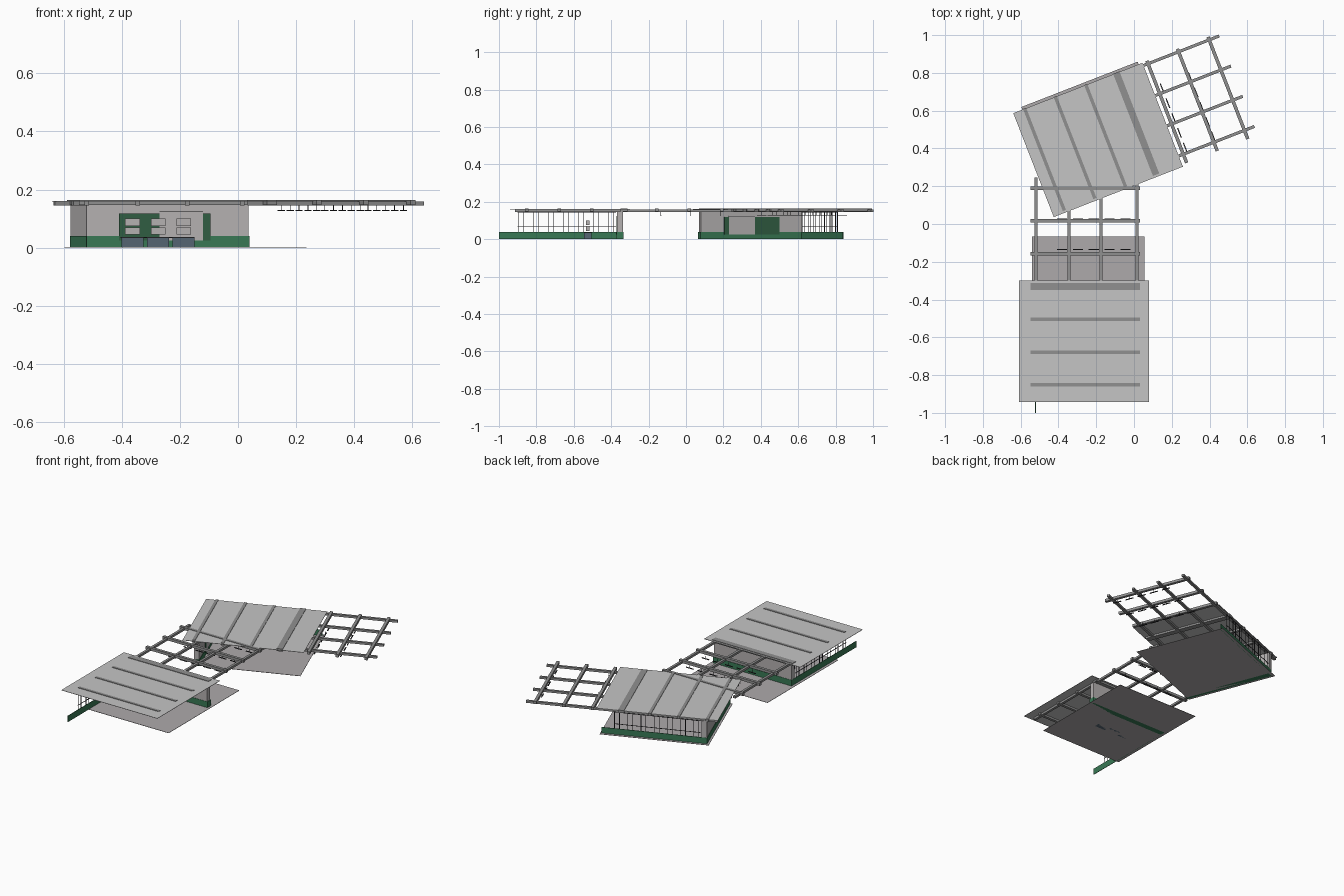
import bpy
import bmesh
from math import radians
from mathutils import Matrix

cube = bpy.data.objects.get("Cube")
if cube:
    bpy.data.objects.remove(cube, do_unlink=True)


def material(name, r, g, b):
    m = bpy.data.materials.new(name)
    m.use_nodes = True
    m.diffuse_color = (r, g, b, 1)
    m.node_tree.nodes["Principled BSDF"].inputs["Base Color"].default_value = (r, g, b, 1)
    return m


roof_gray = material("roof gray", .56, .56, .56)
beam_gray = material("beam gray", .28, .28, .28)
wall_gray = material("wall gray", .46, .44, .44)
floor_gray = material("floor gray", .42, .40, .41)
green = material("base green", .04, .19, .09)
dark_green = material("panel green", .03, .11, .055)
slate = material("slate blue", .09, .13, .17)
frame_dark = material("frame dark", .04, .04, .045)


def boxes(name, mat, frame, spans):
    """One object from boxes given as (u0, u1, v0, v1, z0, z1) in a house frame."""
    bm = bmesh.new()
    for u0, u1, v0, v1, z0, z1 in spans:
        size = Matrix.Diagonal((u1 - u0, v1 - v0, z1 - z0, 1))
        place = Matrix.Translation(((u0 + u1) / 2, (v0 + v1) / 2, (z0 + z1) / 2))
        bmesh.ops.create_cube(bm, size=1, matrix=frame @ place @ size)
    mesh = bpy.data.meshes.new(name)
    bm.to_mesh(mesh)
    bm.free()
    mesh.materials.append(mat)
    obj = bpy.data.objects.new(name, mesh)
    bpy.context.collection.objects.link(obj)


def canopy(name, frame, roof, rafters):
    # Flat roof sheet with the beam grid running through it and out as a pergola
    boxes(name + "_roof", roof_gray, frame, [(*roof, .159, .161)])
    cross = []
    for i in range(7):
        u = -.302 + .1737 * i
        half = .018 if i == 3 else .009
        cross.append((u - half, u + half, -.283, .297, .147, .164))
    boxes(name + "_cross_beams", beam_gray, frame, cross)
    boxes(name + "_long_beams", beam_gray, frame,
          [(-.365, .797, v - .008, v + .008, .145, .1585 if v is None else .1588) for v in rafters])
    # Rows of hanging tube lights below the pergola
    tubes, rods = [], []
    for u in (.335 + .08, .575, .735):
        for i in range(5):
            v = -.205 + .084 * i
            tubes.append((u - .003, u + .003, v - .027, v + .027, .126, .130))
            rods.append((u - .001, u + .001, v - .001, v + .001, .130, .147))
    boxes(name + "_tube_lights", frame_dark, frame, tubes)
    boxes(name + "_light_rods", frame_dark, frame, rods)


def body(name, frame, wall_u, side, v_side, length, floor):
    # side is the direction in which the room opens away from its solid wall
    def span(d0, d1, v0, v1, z0, z1):
        a, b = sorted((wall_u + side * d0, wall_u + side * d1))
        return (a, b, v0, v1, z0, z1)

    boxes(name + "_floor", floor_gray, frame, [(*floor, 0, .002)])
    boxes(name + "_solid_wall", wall_gray, frame,
          [span(.002, .034, -.286, v_side, .04, .147)])
    # Low green base under the solid wall and along the glazed side
    boxes(name + "_green_base", green, frame,
          [span(0, .036, -.29, v_side, 0, .04),
           span(0, length, v_side - .002, v_side + .001, 0, .04)])
    # Door panels on the room face of the wall
    boxes(name + "_green_panels", dark_green, frame,
          [span(.036, .040, .02, .16, .025, .118),
           span(.036, .040, -.155, -.13, .025, .118)])
    boxes(name + "_door", wall_gray, frame, [span(.036, .039, -.13, .02, .025, .122)])
    boxes(name + "_door_head", frame_dark, frame, [span(.036, .040, -.13, .02, .122, .124)])
    # Window frames: paired posts and rails
    posts = []
    for i in range(7):
        d = .05 + .08 * i
        for e in (d, d + .03):
            posts.append(span(e, e + .003, v_side - .003, v_side, .04, .147))
    posts += [span(.04, .565, v_side - .003, v_side, z, z + .003) for z in (.068, .144)]
    boxes(name + "_window_frames", frame_dark, frame, posts)


front = Matrix.Translation((-.25, -.55, 0)) @ Matrix.Rotation(radians(90), 4, "Z")
back = Matrix.Translation((-.19, .445, 0)) @ Matrix.Rotation(radians(21.3), 4, "Z")

canopy("front", front, (-.392, .25, -.33, .36), (.27, .095, -.075, -.265))
canopy("back", back, (-.367, .367, -.295, .295), (.28, .109, -.063, -.234))
body("front", front, .215, -1, .272, .665, (-.24, .485, -.305, .29))
body("back", back, -.302, 1, .292, .64, (-.315, .345, -.285, .31))

# Three counters with seat backs in the front house
stations = [.04 + .088 * i - .015 for i in range(-1, 2)]
boxes("counters", slate, front,
      [(.005, .045, v - .038, v + .038, 0, .034) for v in stations])
boxes("counter_top", frame_dark, front, [(.003, .047, -.10, .155, .034, .037)])
boxes("seat_backs", wall_gray, front,
      [(.015, .035, v - .025, v + .025, z, z + .025) for v in stations for z in (.045, .075)])
